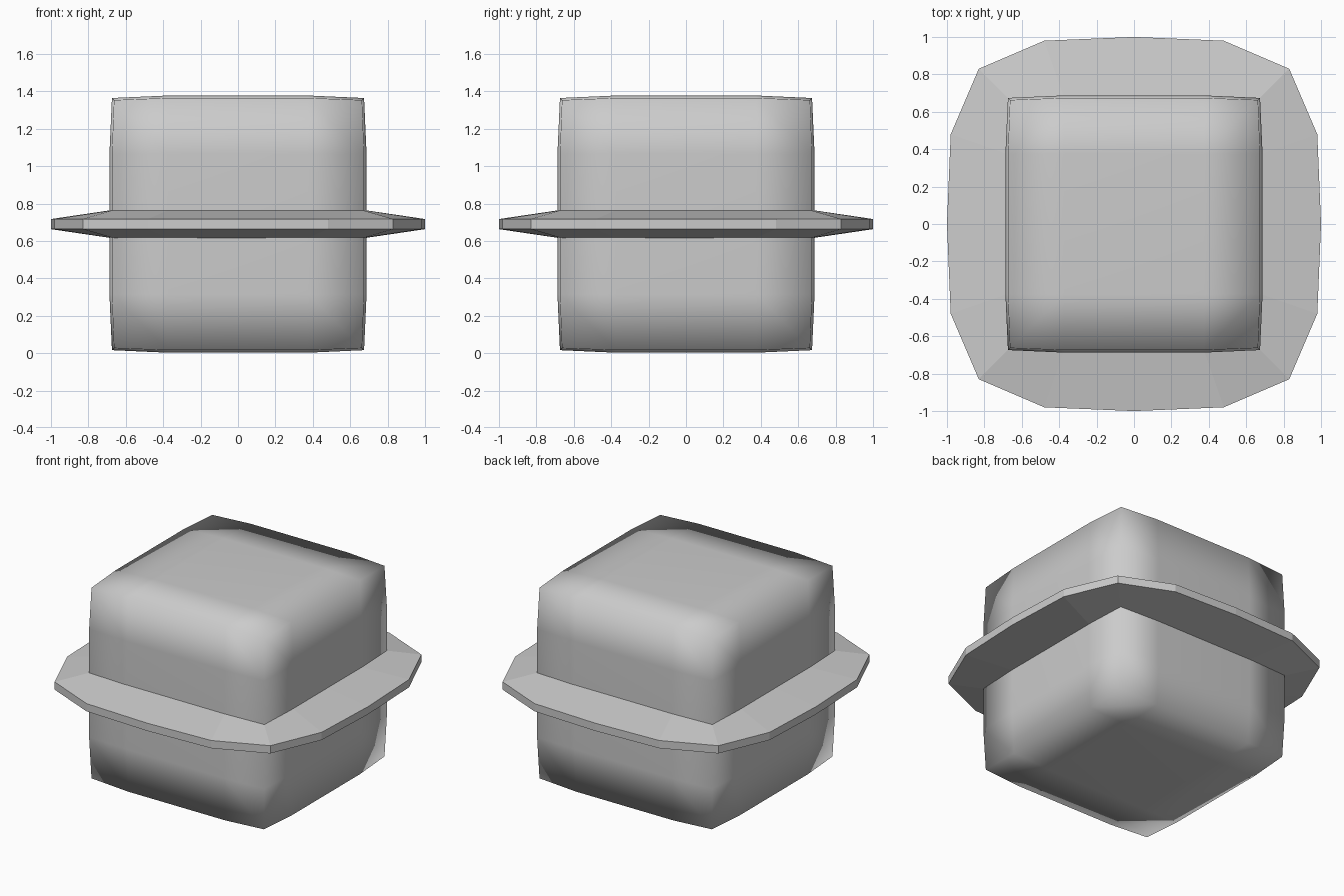
import bpy, bmesh
from mathutils import Vector

if "Cube" in bpy.data.objects:
    bpy.data.objects.remove(bpy.data.objects["Cube"])

CZ = 0.69  # centre height

grey = bpy.data.materials.new("plain_grey")
grey.diffuse_color = (0.6, 0.6, 0.6, 1)
grey.use_nodes = True
grey.node_tree.nodes["Principled BSDF"].inputs["Base Color"].default_value = grey.diffuse_color


def finish(bm, name, smooth):
    bmesh.ops.recalc_face_normals(bm, faces=bm.faces[:])
    for f in bm.faces:
        f.smooth = smooth
    me = bpy.data.meshes.new(name)
    bm.to_mesh(me)
    bm.free()
    me.materials.append(grey)
    ob = bpy.data.objects.new(name, me)
    ob.location.z = CZ
    bpy.context.collection.objects.link(ob)
    return ob


# Soft cube: 3x3 faces per side, gently bulged and smooth shaded
bm = bmesh.new()
bmesh.ops.create_cube(bm, size=2)
bmesh.ops.subdivide_edges(bm, edges=bm.edges[:], cuts=2, use_grid_fill=True)
OUTER = {1: 0.6875, 2: 0.674, 3: 0.663}   # face, edge, corner vertices
for v in bm.verts:
    n = sum(abs(c) > 0.9 for c in v.co)
    v.co = Vector([(1 if c > 0 else -1) * (OUTER[n] if abs(c) > 0.9 else 0.375)
                   for c in v.co])
finish(bm, "cube_body", True)

# Flange: 16-sided rim tapering up to the cube walls
quarter_out = [(1.0, 0.0), (0.98, 0.48), (0.83, 0.83), (0.48, 0.98)]
quarter_in = [(0.682, 0.0), (0.68, 0.375), (0.668, 0.668), (0.375, 0.68)]


def ring(bm, quarter, z):
    pts, cur = [], quarter
    for _ in range(4):
        pts += cur
        cur = [(-y, x) for x, y in cur]
    return [bm.verts.new((x, y, z)) for x, y in pts]


bm = bmesh.new()
rings = [ring(bm, quarter_in, -0.074), ring(bm, quarter_out, -0.027),
         ring(bm, quarter_out, 0.027), ring(bm, quarter_in, 0.074)]
for a, b in zip(rings, rings[1:]):
    for i in range(16):
        j = (i + 1) % 16
        bm.faces.new((a[i], a[j], b[j], b[i]))
bm.faces.new(rings[0][::-1])
bm.faces.new(rings[3])
finish(bm, "flange", False)
